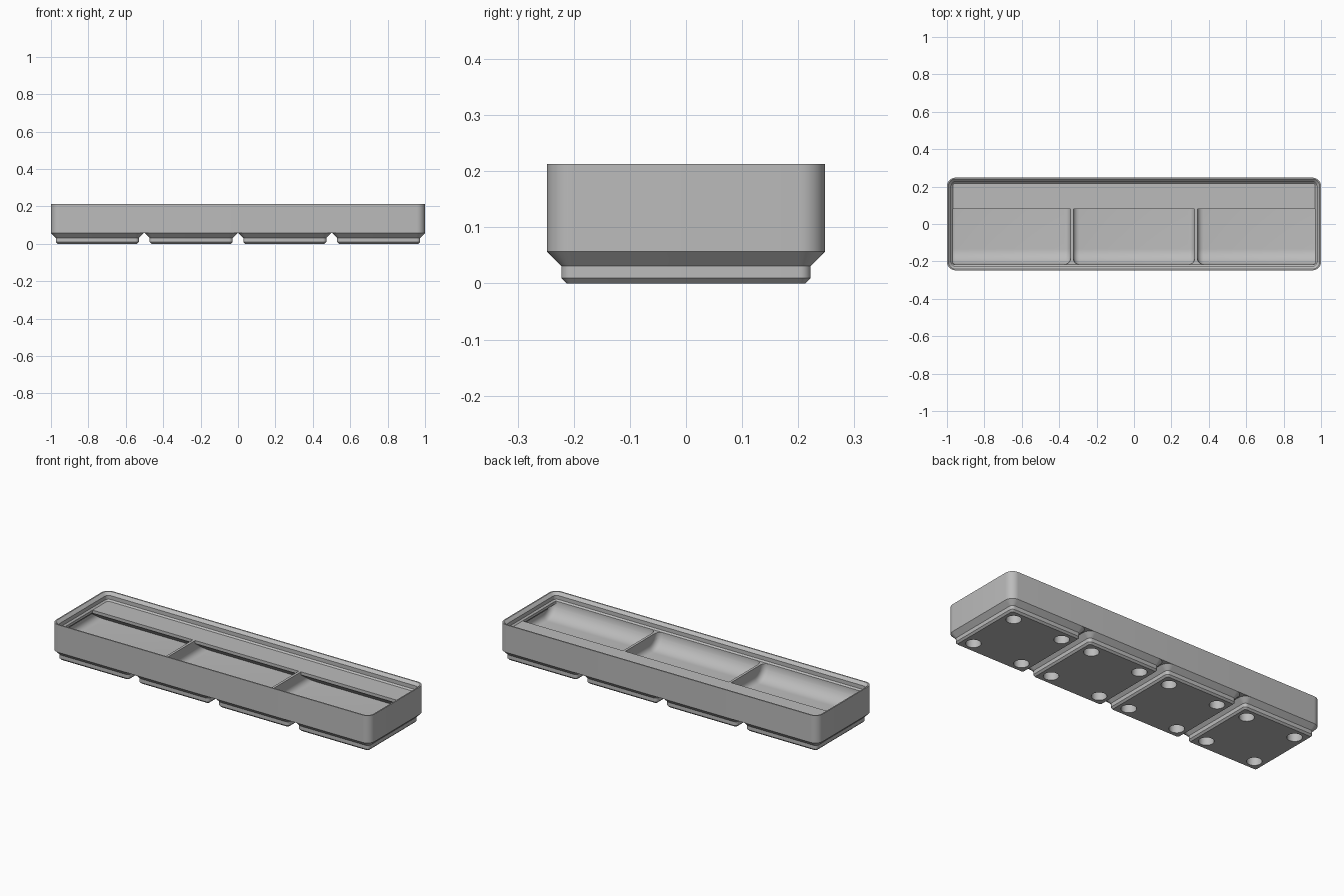
import bpy, bmesh, math
from mathutils import Vector

cube = bpy.data.objects.get("Cube")
if cube:
    bpy.data.objects.remove(cube, do_unlink=True)

# Overall sizes
HX, HY, RAD = 1.0, 0.2478, 0.0448
BASE, FLOOR, SHELF, TOP = 0.0567, 0.0836, 0.1672, 0.2125
WALL, LIP, DIVIDER = 0.0113, 0.031, 0.0143
PITCH = 0.5015

gray = bpy.data.materials.new("plain gray")
gray.use_nodes = True
gray.diffuse_color = (0.5, 0.5, 0.5, 1)
gray.node_tree.nodes["Principled BSDF"].inputs["Base Color"].default_value = (0.5, 0.5, 0.5, 1)


def finish(name, bm):
    """Turn a bmesh into an object."""
    bmesh.ops.recalc_face_normals(bm, faces=bm.faces)
    mesh = bpy.data.meshes.new(name)
    bm.to_mesh(mesh)
    bm.free()
    mesh.materials.append(gray)
    obj = bpy.data.objects.new(name, mesh)
    bpy.context.collection.objects.link(obj)
    return obj


def activate(obj):
    bpy.ops.object.select_all(action='DESELECT')
    obj.select_set(True)
    bpy.context.view_layer.objects.active = obj


def smooth(obj):
    activate(obj)
    bpy.ops.object.shade_smooth_by_angle(angle=math.radians(30))


def cut(obj, cutter):
    """Subtract the cutter and throw it away."""
    mod = obj.modifiers.new("cut", 'BOOLEAN')
    mod.operation = 'DIFFERENCE'
    mod.solver = 'EXACT'
    mod.object = cutter
    activate(obj)
    bpy.ops.object.modifier_apply(modifier=mod.name)
    bpy.data.objects.remove(cutter, do_unlink=True)


def rounded_loft(name, hx, hy, levels, steps=8):
    """Stack rounded rectangles; each level is (height, inset)."""
    bm = bmesh.new()
    rings = []
    for z, inset in levels:
        r = RAD - inset
        ring = []
        for q, (sx, sy) in enumerate(((1, 1), (-1, 1), (-1, -1), (1, -1))):
            for i in range(steps + 1):
                a = (q + i / steps) * math.pi / 2
                ring.append(bm.verts.new((sx * (hx - RAD) + r * math.cos(a),
                                          sy * (hy - RAD) + r * math.sin(a), z)))
        rings.append(ring)
    for low, high in zip(rings, rings[1:]):
        for i in range(len(low)):
            j = (i + 1) % len(low)
            bm.faces.new((low[i], low[j], high[j], high[i]))
    bm.faces.new(rings[0][::-1])
    bm.faces.new(rings[-1])
    return finish(name, bm)


def compartment(x0, x1):
    """Cavity with a curved front scoop and a sloped shelf above its back."""
    front, edge, under = 0.0012 + LIP - HY - 0.0011, 0.08, 0.150
    r = SHELF - FLOOR
    high = SHELF + 0.012
    profile = [(front, high)]
    for i in range(13):
        a = math.pi / 2 * i / 12
        profile.append((front + r - r * math.cos(a), SHELF - r * math.sin(a)))
    back = edge + (under - FLOOR) / math.tan(math.radians(36))
    profile += [(back, FLOOR), (edge, under), (edge, high)]
    bm = bmesh.new()
    ends = [[bm.verts.new((x, y, z)) for y, z in profile] for x in (x0, x1)]
    n = len(profile)
    bm.faces.new(ends[0])
    bm.faces.new(ends[1][::-1])
    for i in range(n):
        j = (i + 1) % n
        bm.faces.new((ends[0][i], ends[0][j], ends[1][j], ends[1][i]))
    bmesh.ops.recalc_face_normals(bm, faces=bm.faces)
    # Round the scoop and floor where they meet the side walls
    rim = [bm.edges.get((e[i], e[i + 1])) for e in ends for i in range(n - 3)]
    bmesh.ops.bevel(bm, geom=rim, offset=0.033, segments=5, profile=0.5,
                    affect='EDGES', clamp_overlap=False)
    # Sloped support under the lip at the outer ends
    for z in (0.133, 0.1525):
        bmesh.ops.bisect_plane(bm, geom=bm.verts[:] + bm.edges[:] + bm.faces[:],
                               plane_co=(0, 0, z), plane_no=(0, 0, 1))
    inner = HX - LIP - 0.0005
    for v in bm.verts:
        if v.co.z > 0.152:
            v.co.x = max(-inner, min(inner, v.co.x))
    return finish("compartment_cutter", bm)


# Tray body with stepped stacking lip
tray = rounded_loft("tray_body", HX, HY, [(BASE, 0), (TOP, 0)])
cut(tray, rounded_loft("lip_cutter", HX, HY, [
    (SHELF, LIP), (0.1755, 0.0227), (0.197, 0.0227), (0.2187, 0.001)]))

# Three compartments, leaving two dividers and the back shelf
width = (2 * (HX - WALL) - 2 * DIVIDER) / 3
for k in range(3):
    start = -HX + WALL + k * (width + DIVIDER)
    cut(tray, compartment(start, start + width))
smooth(tray)

# Stepped foot with four round sockets
foot = rounded_loft("foot_1", HY, HY, [
    (0, 0.0352), (0.0096, 0.0257), (0.031, 0.0257), (BASE, 0)])
bm = bmesh.new()
for sx in (-1, 1):
    for sy in (-1, 1):
        made = bmesh.ops.create_cone(bm, cap_ends=True, segments=32, radius1=0.0388,
                                     radius2=0.0388, depth=0.1)
        bmesh.ops.translate(bm, verts=made["verts"], vec=Vector((sx * 0.155, sy * 0.155, 0)))
cut(foot, finish("socket_cutter", bm))
smooth(foot)

# Row of four feet sharing one mesh
foot.location.x = -1.5 * PITCH
for k in range(1, 4):
    copy = foot.copy()
    copy.name = "foot_%d" % (k + 1)
    copy.location.x = (k - 1.5) * PITCH
    bpy.context.collection.objects.link(copy)
